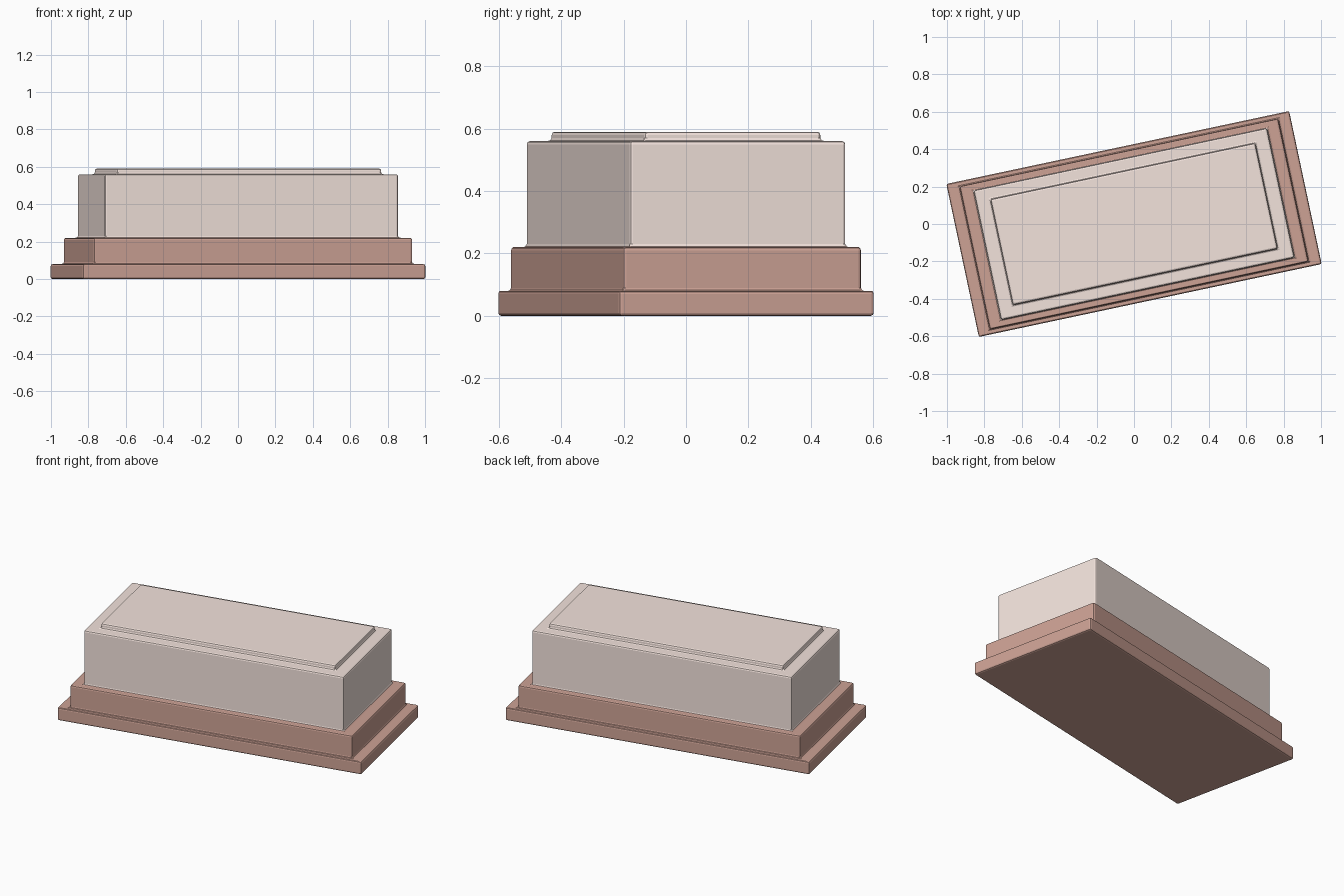
import bpy, bmesh
from math import radians
from mathutils import Matrix

if "Cube" in bpy.data.objects:
    bpy.data.objects.remove(bpy.data.objects["Cube"])

# tiers from the ground up: length, width, bottom z, top z, material slot
TIERS = [
    (1.874, 0.836, 0.00, 0.08, 0),   # foot slab
    (1.741, 0.780, 0.08, 0.22, 0),   # plinth
    (1.603, 0.707, 0.22, 0.56, 1),   # main block
    (1.446, 0.577, 0.56, 0.59, 1),   # raised top panel
]


def material(name, color):
    m = bpy.data.materials.new(name)
    m.diffuse_color = (*color, 1)
    m.use_nodes = True
    m.node_tree.nodes["Principled BSDF"].inputs["Base Color"].default_value = m.diffuse_color
    return m


def ring(bm, length, width, z):
    return [bm.verts.new((sx * length / 2, sy * width / 2, z))
            for sx, sy in ((-1, -1), (1, -1), (1, 1), (-1, 1))]


# one continuous stepped body, so every step gets a small rounded fillet
bm = bmesh.new()
prev = None
for length, width, z0, z1, slot in TIERS:
    low, high = ring(bm, length, width, z0), ring(bm, length, width, z1)
    if prev is None:
        bm.faces.new(low[::-1]).material_index = slot
    for a, b, s in ((prev, low, prev_slot if prev else 0), (low, high, slot)):
        if a:
            for i in range(4):
                j = (i + 1) % 4
                bm.faces.new((a[i], a[j], b[j], b[i])).material_index = s
    prev, prev_slot = high, slot
bm.faces.new(prev).material_index = prev_slot
bm.normal_update()

# the whole piece is turned about the vertical axis
bm.transform(Matrix.Rotation(radians(12), 4, 'Z'))
mesh = bpy.data.meshes.new("stepped_pedestal")
bm.to_mesh(mesh)
bm.free()
obj = bpy.data.objects.new("stepped_pedestal", mesh)
bpy.context.collection.objects.link(obj)
mesh.materials.append(material("brown_base", (0.61, 0.36, 0.30)))
mesh.materials.append(material("pale_pink_block", (0.90, 0.77, 0.72)))

# softened edges
bev = obj.modifiers.new("soft_edges", 'BEVEL')
bev.width = 0.01
bev.segments = 2
bev.limit_method = 'ANGLE'
bev.angle_limit = radians(30)
